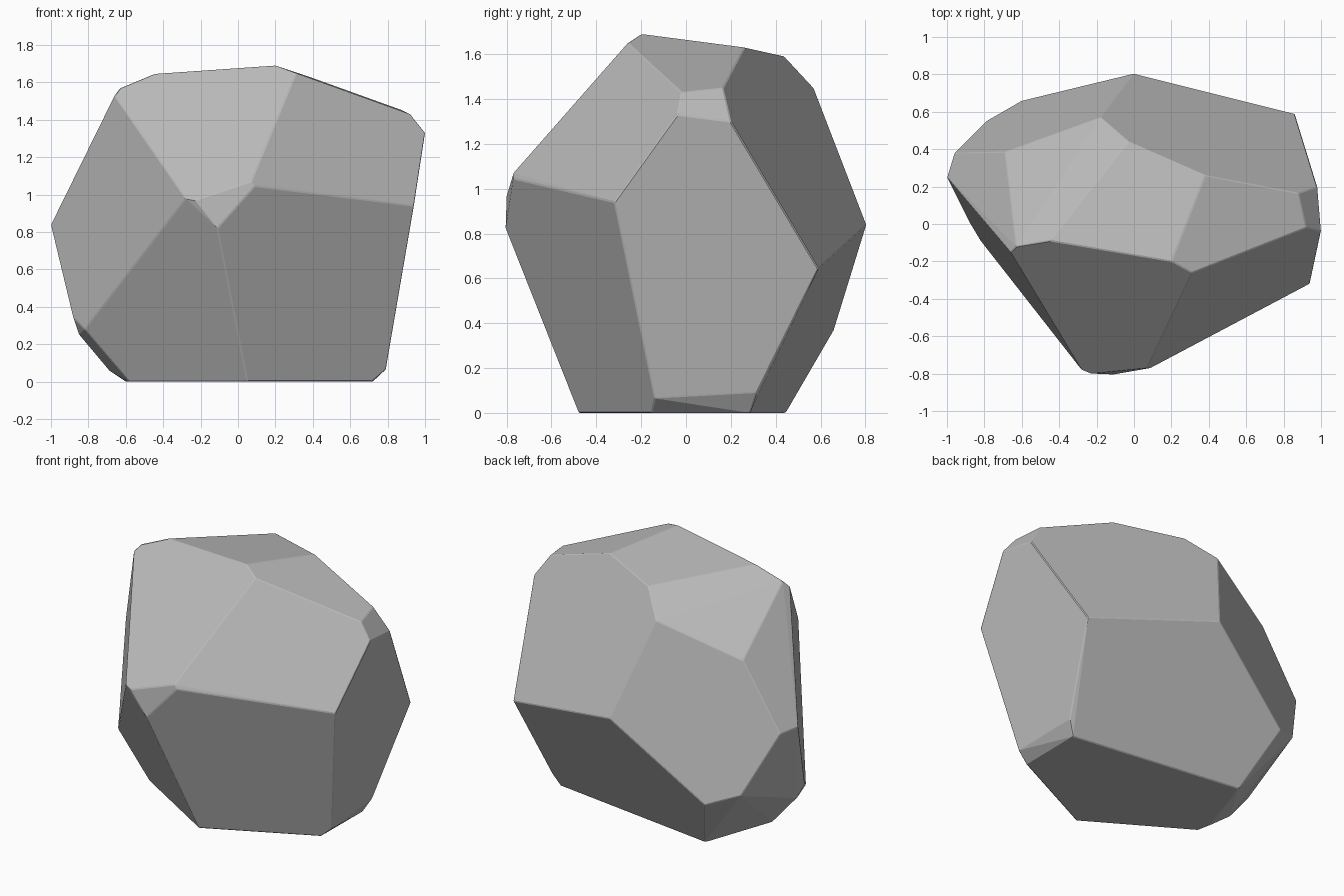
import bpy
import bmesh
import math

# Remove the default cube
cube = bpy.data.objects.get("Cube")
if cube:
    bpy.data.objects.remove(cube, do_unlink=True)


def flat_material(name, color):
    mat = bpy.data.materials.new(name)
    mat.use_nodes = True
    mat.diffuse_color = color
    mat.node_tree.nodes["Principled BSDF"].inputs["Base Color"].default_value = color
    return mat


# Corners of the chiselled stone, grouped by the region they belong to
corners = {
    "front_nose": [(.09, -.77, 1.045), (.07, -.77, 1.07), (-.28, -.78, .98),
                   (-.23, -.8, .97), (-.11, -.805, .82)],
    "crown": [(.31, -.26, 1.65), (.2, -.2, 1.69), (-.45, -.09, 1.645),
              (-.63, -.12, 1.57), (-.66, -.15, 1.53), (.38, .26, 1.63),
              (-.03, .44, 1.59), (-.18, .57, 1.45), (-.69, .385, 1.25)],
    "left_flank": [(.94, -.32, .94), (.86, .59, .645), (.98, .2, 1.3),
                   (1, -.04, 1.33), (.92, -.02, 1.43), (.88, .165, 1.45)],
    "right_flank": [(-1, .25, .84), (-.96, .38, .83), (-.88, .01, .34),
                    (-.82, -.09, .28), (-.85, .05, .25)],
    "back": [(0, .805, .84), (-.6, .66, .37), (-.79, .55, .44)],
    "base": [(.05, -.48, 0), (.79, -.14, .065), (.715, -.155, 0),
             (.77, .315, .09), (.72, .285, 0), (-.45, .445, 0),
             (-.69, .08, .06), (-.6, 0, 0), (-.58, -.1, 0)],
}


def build_stone(name, regions, material):
    bm = bmesh.new()
    for points in regions.values():
        for point in points:
            bm.verts.new(point)

    # Wrap the corners in a hull and drop anything left inside it
    hull = bmesh.ops.convex_hull(bm, input=bm.verts)
    inner = [v for v in hull["geom_interior"] if isinstance(v, bmesh.types.BMVert)]
    bmesh.ops.delete(bm, geom=inner, context="VERTS")

    # Merge nearly level triangles into broad facets
    bmesh.ops.dissolve_limit(bm, angle_limit=math.radians(4),
                             verts=bm.verts, edges=bm.edges)
    bmesh.ops.recalc_face_normals(bm, faces=bm.faces)

    mesh = bpy.data.meshes.new(name)
    bm.to_mesh(mesh)
    bm.free()
    mesh.materials.append(material)
    stone = bpy.data.objects.new(name, mesh)
    bpy.context.collection.objects.link(stone)

    # Slightly worn edges between the facets
    wear = stone.modifiers.new("worn_edges", "BEVEL")
    wear.width = 0.005
    wear.segments = 1
    wear.limit_method = "ANGLE"
    wear.angle_limit = math.radians(20)
    return stone


stone_grey = flat_material("stone_grey", (.5, .5, .5, 1))
build_stone("boulder", corners, stone_grey)
